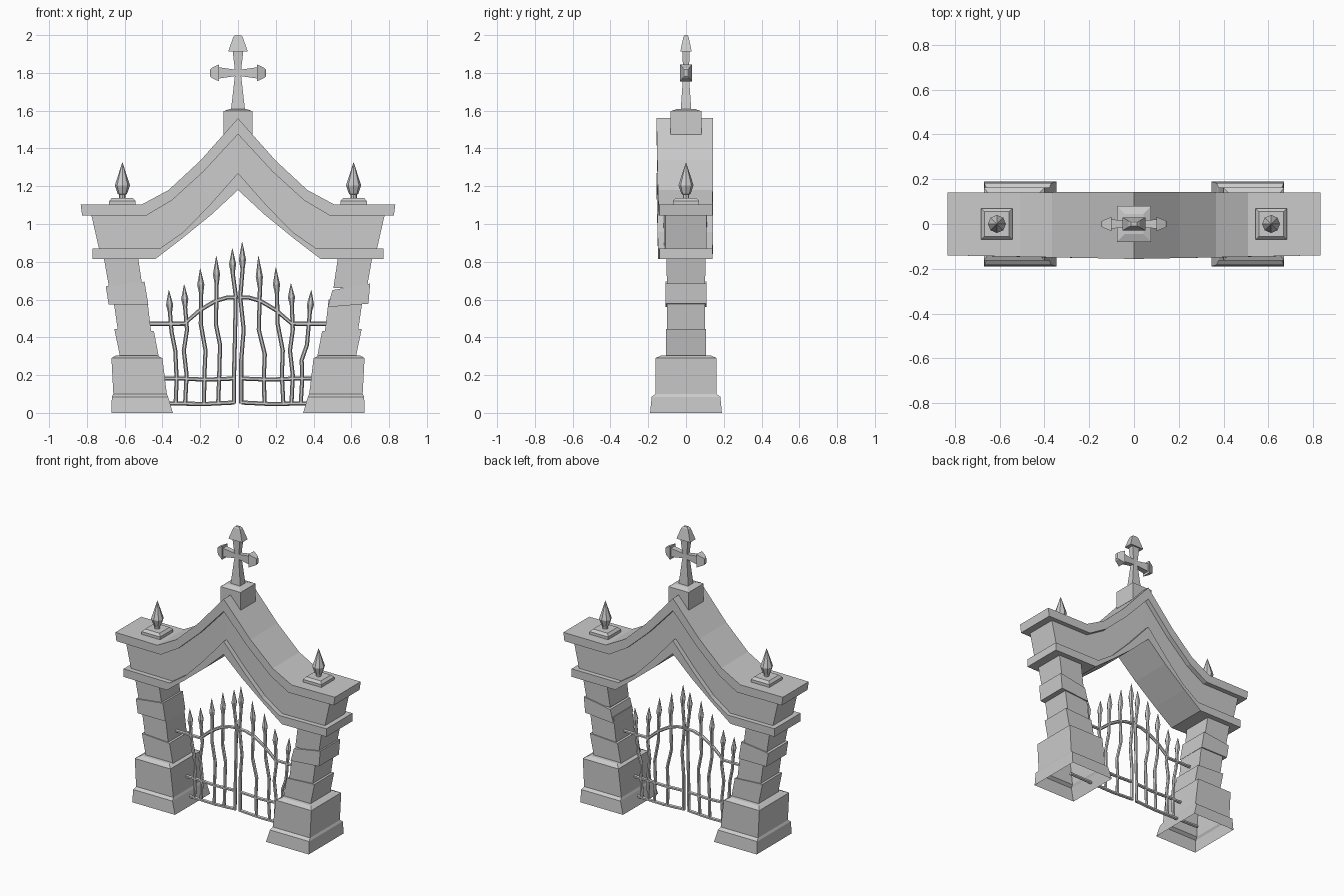
import bpy, math
from mathutils import Vector

if "Cube" in bpy.data.objects:
    bpy.data.objects.remove(bpy.data.objects["Cube"])


def loft(name, rings, cap_start=True, cap_end=True):
    """Skin a list of equal-length point rings."""
    n = len(rings[0])
    verts = [tuple(p) for r in rings for p in r]
    faces = []
    for i in range(len(rings) - 1):
        for j in range(n):
            k = (j + 1) % n
            faces.append((i*n + j, i*n + k, (i+1)*n + k, (i+1)*n + j))
    if cap_start:
        faces.append(tuple(reversed(range(n))))
    if cap_end:
        faces.append(tuple(range((len(rings)-1)*n, len(rings)*n)))
    me = bpy.data.meshes.new(name)
    me.from_pydata(verts, [], faces)
    import bmesh
    bm = bmesh.new()
    bm.from_mesh(me)
    bmesh.ops.recalc_face_normals(bm, faces=bm.faces)
    bm.to_mesh(me)
    bm.free()
    ob = bpy.data.objects.new(name, me)
    bpy.context.collection.objects.link(ob)
    return ob


def block(name, s, levels, open_bottom=False):
    """Stacked rectangles (x0, z0, x1, z1, half depth); s mirrors in x."""
    rings = [[(s*a, -h, za), (s*b, -h, zb), (s*b, h, zb), (s*a, h, za)]
             for a, za, b, zb, h in levels]
    return loft(name, rings, not open_bottom, True)


def tube(name, pts, n=6):
    """Sweep an n-gon along (x, z, radius) points in the plane y = 0."""
    rings = []
    for i, (x, z, r) in enumerate(pts):
        a, b = pts[max(i-1, 0)], pts[min(i+1, len(pts)-1)]
        t = Vector((b[0]-a[0], 0, b[1]-a[1])).normalized()
        side = Vector((t.z, 0, -t.x))
        rings.append([Vector((x, 0, z)) + r*(side*math.cos(q) + Vector((0, 1, 0))*math.sin(q))
                      for q in (2*math.pi*j/n for j in range(n))])
    return loft(name, rings)


def band(name, low, high, depth):
    """Gabled band between two half outlines, bowed slightly to the front."""
    rings = []
    full = [(-1, i) for i in range(len(low))] + [(1, i) for i in reversed(range(len(low)-1))]
    for s, i in full:
        (xl, zl), (xh, zh) = low[i], high[i]
        bow = 1 - xh / 0.83
        f, b = -depth - 0.016*bow, depth + 0.003*bow
        rings.append([(s*xl, f, zl), (s*xh, f, zh), (s*xh, b, zh), (s*xl, b, zl)])
    return loft(name, rings)


# pillars
tilt = {-1: (.475, .575, .685, .575, .495, .695, .70, .67),
        1: (.475, .56, .69, .578, .50, .65, .70, .685)}
for s, side in ((-1, "left"), (1, "right")):
    block(side + "_plinth", s, [
        (.345, 0, .67, 0, .19), (.37, .085, .668, .085, .182),
        (.377, .10, .66, .10, .162), (.40, .29, .67, .29, .162),
        (.43, .305, .645, .305, .13)], open_bottom=True)
    block(side + "_stone_low", s, [(.42, .30, .625, .30, .107), (.445, .432, .655, .445, .107)])
    block(side + "_stone_mid", s, [(.46, .43, .635, .43, .10), (.48, .60, .66, .60, .10)])
    a = tilt[s]
    block(side + "_stone_tilted", s, [a[:4] + (.108,), a[4:] + (.108,)])
    block(side + "_stone_top", s, [(.505, .66, .682, .66, .10), (.53, .83, .712, .83, .105)])

# arch
c1 = [(.77, .815), (.437, .815), (.30, .92), (.14, 1.05), (0, 1.18)]
c2 = [(.77, .87), (.415, .87), (.29, .957), (.15, 1.10), (0, 1.27)]
f1 = [(.735, .865), (.415, .865), (.29, .952), (.15, 1.095), (0, 1.265)]
f2 = [(.777, 1.05), (.485, 1.05), (.35, 1.13), (.185, 1.28), (0, 1.48)]
c3 = [(.825, 1.045), (.485, 1.045), (.35, 1.125), (.185, 1.275), (0, 1.475)]
c4 = [(.833, 1.103), (.51, 1.103), (.367, 1.18), (.20, 1.335), (0, 1.56)]
band("lower_cornice", c1, c2, .14)
band("arch_fascia", f1, f2, .108)
band("upper_cornice", c3, c4, .14)

# cross on its pedestal
block("cross_pedestal", 1, [(-.077, 1.475, .077, 1.475, .081), (-.077, 1.597, .077, 1.597, .081),
                            (-.042, 1.61, .042, 1.61, .045)])
block("cross_shaft", 1, [(-x, z, x, z, y) for x, z, y in (
    (.037, 1.605, .028), (.016, 1.79, .015), (.016, 1.81, .015), (.028, 1.915, .02))])
block("cross_top_cap", 1, [(-x, z, x, z, y) for x, z, y in (
    (.052, 1.913, .03), (.025, 1.99, .014), (.014, 2.0, .008))])
for s, side in ((-1, "left"), (1, "right")):
    for name, prof in (("arm", ((0, .015, .015), (.105, .03, .02))),
                       ("arm_cap", ((.10, .045, .031), (.14, .026, .016), (.147, .018, .01)))):
        loft(f"cross_{side}_{name}", [
            [(s*x, -y, 1.8-h), (s*x, y, 1.8-h), (s*x, y, 1.8+h), (s*x, -y, 1.8+h)]
            for x, h, y in prof])

# finials over the pillars
for s, side in ((-1, "left"), (1, "right")):
    x = .612
    block(side + "_finial_base", s, [(x-h, z, x+h, z, h) for h, z in (
        (.07, 1.095), (.07, 1.122), (.055, 1.138))])
    tube(side + "_finial_spear", [(s*x, z, r) for z, r in (
        (1.13, .017), (1.157, .017), (1.158, .024), (1.205, .04), (1.325, .001))], 8)

# gate pickets: (x, z) from foot to spear tip
R = .011
pickets = {
    "left": [[(-.33, .05), (-.325, .18), (-.332, .33), (-.352, .43), (-.36, .53), (-.366, .65)],
             [(-.28, .05), (-.272, .2), (-.287, .33), (-.27, .44), (-.28, .56), (-.285, .68)],
             [(-.18, .05), (-.178, .2), (-.172, .33), (-.197, .47), (-.195, .63), (-.2, .765)],
             [(-.105, .05), (-.1, .18), (-.095, .36), (-.117, .47), (-.113, .68), (-.115, .83)],
             [(-.022, .05), (-.02, .25), (-.016, .40), (-.012, .62), (-.028, .74), (-.03, .87)]],
    "right": [[(.017, .05), (.017, .28), (.03, .44), (.012, .61), (.024, .76), (.022, .905)],
              [(.14, .05), (.137, .2), (.142, .31), (.11, .44), (.116, .66), (.108, .83)],
              [(.24, .05), (.232, .2), (.237, .33), (.21, .47), (.206, .63), (.2, .77)],
              [(.283, .05), (.29, .2), (.275, .33), (.29, .44), (.285, .57), (.28, .685)],
              [(.332, .05), (.34, .18), (.337, .28), (.365, .36), (.38, .53), (.388, .65)]]}
for side, group in pickets.items():
    for i, p in enumerate(group):
        (bx, bz), (tx, tz) = p[-2], p[-1]
        pts = [(x, z, R) for x, z in p[:-1]]
        tip = [(bx, bz + .008, .012), (bx + (tx-bx)*.4, bz + (tz-bz)*.36, .019), (tx, tz, .001)]
        tube(f"{side}_picket_{i+1}", pts + tip)

# gate rails
for s, side in ((-1, "left"), (1, "right")):
    rails = (("top_rail", [(.53, .472), (.285, .472), (.20, .545), (.12, .592), (.06, .61), (.018, .612)]),
             ("middle_rail", [(.55, .18), (.3, .182), (.17, .176), (.018, .182)]),
             ("bottom_rail", [(.53, .055), (.34, .05), (.175, .047), (.018, .055)]))
    for name, p in rails:
        tube(f"{side}_{name}", [(s*x, z, R) for x, z in p])
